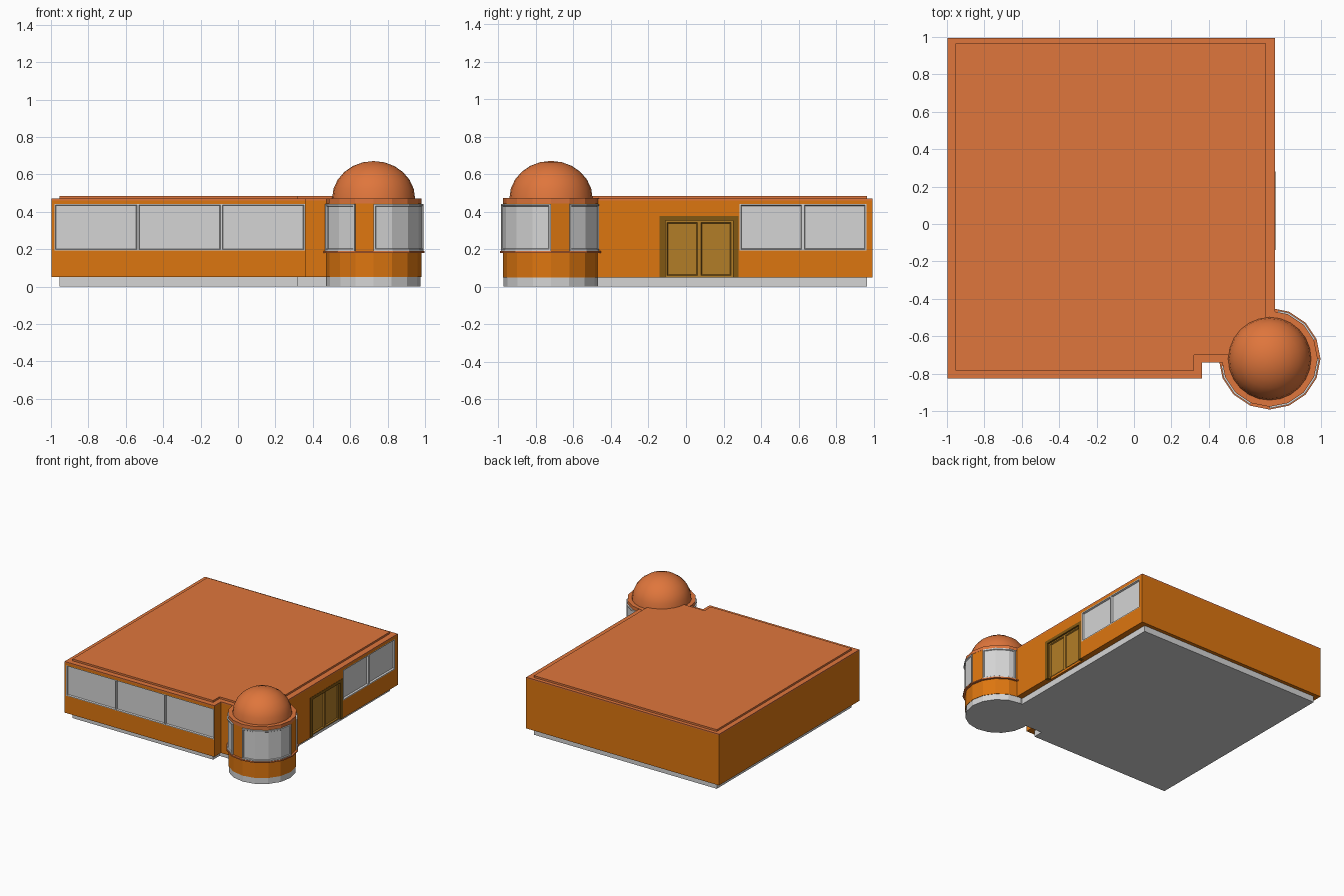
import bpy, bmesh, math
from mathutils import Vector

if "Cube" in bpy.data.objects:
    bpy.data.objects.remove(bpy.data.objects["Cube"])


def material(name, rgb):
    m = bpy.data.materials.new(name)
    m.diffuse_color = (*rgb, 1)
    m.use_nodes = True
    m.node_tree.nodes["Principled BSDF"].inputs["Base Color"].default_value = m.diffuse_color
    return m


ORANGE = material("orange wall", (0.72, 0.18, 0.005))
TERRA = material("terracotta", (0.74, 0.18, 0.045))
GREY = material("light grey", (0.66, 0.66, 0.66))
DOOR = material("door wood", (0.45, 0.205, 0.02))
FRAME = material("dark door frame", (0.22, 0.095, 0.006))
CX, CY = 0.725, -0.72      # tower centre
SIDES = 16
STEP = 360 / SIDES


def finish(bm, name, mat, fix=True):
    if fix:
        bmesh.ops.recalc_face_normals(bm, faces=bm.faces)
    me = bpy.data.meshes.new(name)
    bm.to_mesh(me)
    bm.free()
    me.materials.append(mat)
    ob = bpy.data.objects.new(name, me)
    bpy.context.collection.objects.link(ob)
    return ob


def prism(name, pts, z0, z1, mat):
    bm = bmesh.new()
    f = bm.faces.new([bm.verts.new((x, y, z0)) for x, y in pts])
    top = bmesh.ops.extrude_face_region(bm, geom=[f])["geom"]
    bmesh.ops.translate(bm, vec=(0, 0, z1 - z0),
                        verts=[v for v in top if isinstance(v, bmesh.types.BMVert)])
    return finish(bm, name, mat)


def box(name, x0, x1, y0, y1, z0, z1, mat):
    return prism(name, [(x0, y0), (x1, y0), (x1, y1), (x0, y1)], z0, z1, mat)


def ring_point(a, r):
    """Point on the tower polygon at angle a (degrees)."""
    rr = r * math.cos(math.radians(STEP / 2)) / math.cos(math.radians(a % STEP - STEP / 2))
    t = math.radians(a)
    return CX + rr * math.cos(t), CY + rr * math.sin(t)


def tower_part(name, r, z0, z1, mat):
    return prism(name, [ring_point(i * STEP, r) for i in range(SIDES)], z0, z1, mat)


def panel(name, origin, u, width, height, n, border, depth, mat):
    """Row of n rectangular panes, each with a raised border and sunken centre."""
    bm = bmesh.new()
    o, u, up = Vector(origin), Vector(u), Vector((0, 0, height))
    cols = [(bm.verts.new(o + u * width * i / n), bm.verts.new(o + u * width * i / n + up))
            for i in range(n + 1)]
    faces = [bm.faces.new((a[0], b[0], b[1], a[1])) for a, b in zip(cols, cols[1:])]
    bm.normal_update()
    bmesh.ops.inset_individual(bm, faces=faces, thickness=border, depth=0)
    bmesh.ops.inset_individual(bm, faces=faces, thickness=0.006, depth=-depth)
    return finish(bm, name, mat, False)


def tower_window(name, angles):
    """Curved window band standing slightly proud of the tower wall."""
    bm = bmesh.new()
    z0, z1 = 0.19, 0.442
    cols = []
    for a in angles:
        (xo, yo), (xi, yi) = ring_point(a, 0.266), ring_point(a, 0.248)
        cols.append([bm.verts.new(p) for p in
                     ((xo, yo, z0), (xo, yo, z1), (xi, yi, z1), (xi, yi, z0))])
    outer = []
    for a, b in zip(cols, cols[1:]):
        for k in range(4):
            f = bm.faces.new((a[k], b[k], b[(k + 1) % 4], a[(k + 1) % 4]))
            if k == 0:
                outer.append(f)
    bm.faces.new(cols[0])
    bm.faces.new(cols[-1])
    bmesh.ops.recalc_face_normals(bm, faces=bm.faces)
    bmesh.ops.inset_region(bm, faces=outer, thickness=0.01, depth=0, use_even_offset=True)
    bmesh.ops.inset_region(bm, faces=outer, thickness=0.004, depth=-0.006, use_even_offset=True)
    return finish(bm, name, GREY, False)


# Main hall footprint, with a notch beside the corner tower
L, R, F, B = -0.997, 0.754, -0.825, 0.995
hall = [(L, F), (0.363, F), (0.363, -0.74), (0.6, -0.74), (R, -0.6), (R, B), (L, B)]
inner = [(-0.955, -0.782), (0.322, -0.782), (0.322, -0.70), (0.6, -0.70),
         (0.705, -0.6), (0.705, 0.965), (-0.955, 0.965)]
prism("plinth", inner, 0, 0.055, GREY)
walls = prism("hall_walls", hall, 0.05, 0.46, ORANGE)
prism("roof_edge", hall, 0.46, 0.47, TERRA)
prism("roof_slab", inner, 0.465, 0.485, TERRA)

# Openings cut into the front and right walls
WZ0, WZ1 = 0.192, 0.442
FX0, FX1 = -0.982, 0.358
RY0, RY1 = 0.286, 0.962
DY0, DY1, DZ1 = -0.14, 0.28, 0.377
cutters = [
    box("front_cutter", FX0, FX1, F - 0.1, F + 0.03, WZ0, WZ1, ORANGE),
    box("side_cutter", R - 0.03, R + 0.1, RY0, RY1, WZ0, WZ1, ORANGE),
    box("door_cutter", R - 0.03, R + 0.1, DY0, DY1, 0.03, DZ1, ORANGE),
]
for c in cutters:
    c.hide_render = True
    mod = walls.modifiers.new(c.name, 'BOOLEAN')
    mod.operation, mod.solver, mod.object = 'DIFFERENCE', 'EXACT', c
dg = bpy.context.evaluated_depsgraph_get()
cut_mesh = bpy.data.meshes.new_from_object(walls.evaluated_get(dg))
walls.modifiers.clear()
walls.data = cut_mesh
for c in cutters:
    bpy.data.objects.remove(c)

# Flat windows
panel("front_windows", (FX0, F, WZ0), (1, 0, 0), FX1 - FX0, WZ1 - WZ0, 3, 0.007, 0.012, GREY)
panel("side_windows", (R, RY0, WZ0), (0, 1, 0), RY1 - RY0, WZ1 - WZ0, 2, 0.01, 0.014, GREY)

# Double door with jambs and lintel
for name, y in (("left_jamb", DY0), ("right_jamb", DY1 - 0.03)):
    box(name, R - 0.03, R + 0.002, y, y + 0.03, 0.05, DZ1, FRAME)
box("lintel", R - 0.03, R + 0.002, DY0 + 0.03, DY1 - 0.03, DZ1 - 0.025, DZ1, FRAME)
panel("double_door", (R - 0.012, DY0 + 0.03, 0.05), (0, 1, 0), DY1 - DY0 - 0.06,
      DZ1 - 0.075, 2, 0.014, 0.01, DOOR)

# Corner tower
tower_part("tower_plinth", 0.252, 0, 0.05, GREY)
tower_part("tower_wall", 0.255, 0.05, 0.447, ORANGE)
tower_part("tower_ledge", 0.272, 0.18, 0.19, TERRA)
tower_part("tower_cap", 0.257, 0.445, 0.472, TERRA)
tower_window("tower_front_window", [-90, -67.5, -45, -22.5, 0])
tower_window("tower_left_window", [-172, -157.5, -135, -112.5])
tower_window("tower_side_window", [22.5, 45, 67.5, 80])

# Dome
bm = bmesh.new()
bmesh.ops.create_uvsphere(bm, u_segments=24, v_segments=12, radius=1)
bmesh.ops.delete(bm, geom=[v for v in bm.verts if v.co.z < -0.01], context='VERTS')
bmesh.ops.scale(bm, vec=(0.222, 0.222, 0.2), verts=bm.verts)
bmesh.ops.translate(bm, vec=(CX, CY, 0.471), verts=bm.verts)
for f in bm.faces:
    f.smooth = True
finish(bm, "dome", TERRA, False)
